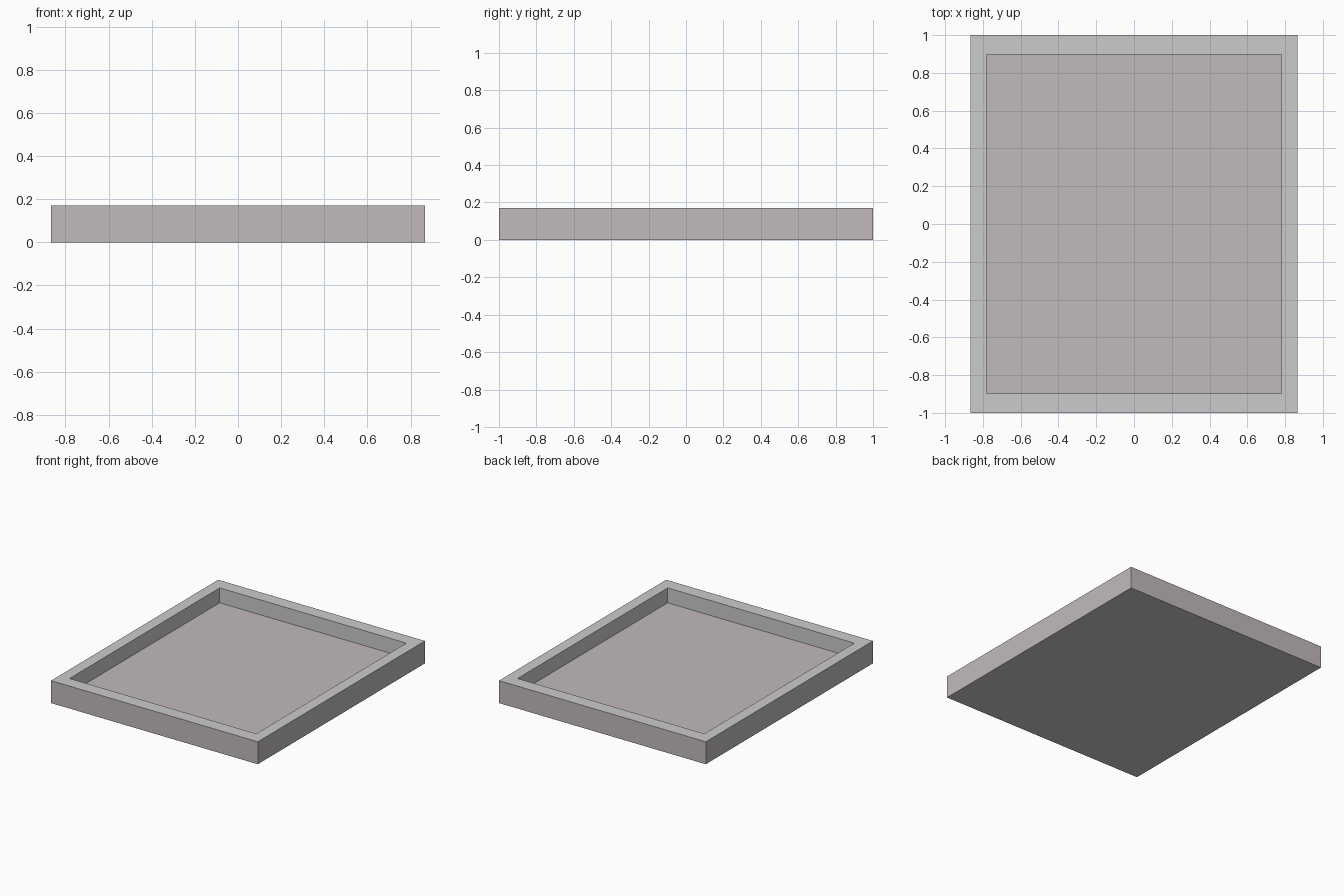
import bpy, bmesh

if "Cube" in bpy.data.objects:
    bpy.data.objects.remove(bpy.data.objects["Cube"])

HALF_X, HALF_Y, HEIGHT = 0.866, 1.0, 0.17   # outer size
IN_X, IN_Y, FLOOR_Z = 0.782, 0.898, 0.057   # recess size and floor height


def ring(bm, hx, hy, z):
    return [bm.verts.new((sx * hx, sy * hy, z))
            for sx, sy in ((-1, -1), (1, -1), (1, 1), (-1, 1))]


def bridge(bm, a, b, mat):
    for i in range(4):
        j = (i + 1) % 4
        bm.faces.new((a[i], a[j], b[j], b[i])).material_index = mat


# Tray: nested rectangles from underside, over the rim, down to the floor
bm = bmesh.new()
base = ring(bm, HALF_X, HALF_Y, 0)
rim_out = ring(bm, HALF_X, HALF_Y, HEIGHT)
rim_in = ring(bm, IN_X, IN_Y, HEIGHT)
floor = ring(bm, IN_X, IN_Y, FLOOR_Z)
bm.faces.new(base[::-1]).material_index = 0
bridge(bm, base, rim_out, 1)
bridge(bm, rim_out, rim_in, 0)
bridge(bm, rim_in, floor, 0)
bm.faces.new(floor).material_index = 1
bmesh.ops.recalc_face_normals(bm, faces=bm.faces[:])

mesh = bpy.data.meshes.new("tray")
bm.to_mesh(mesh)
bm.free()

# Plain grey rim, recess walls and underside; warm grey sides and floor
for name, color in (("plain_grey", (0.8, 0.8, 0.8, 1)),
                    ("warm_grey", (0.54, 0.49, 0.51, 1))):
    mat = bpy.data.materials.new(name)
    mat.diffuse_color = color
    mat.use_nodes = True
    mat.node_tree.nodes["Principled BSDF"].inputs["Base Color"].default_value = mat.diffuse_color
    mesh.materials.append(mat)

tray = bpy.data.objects.new("tray", mesh)
bpy.context.collection.objects.link(tray)
